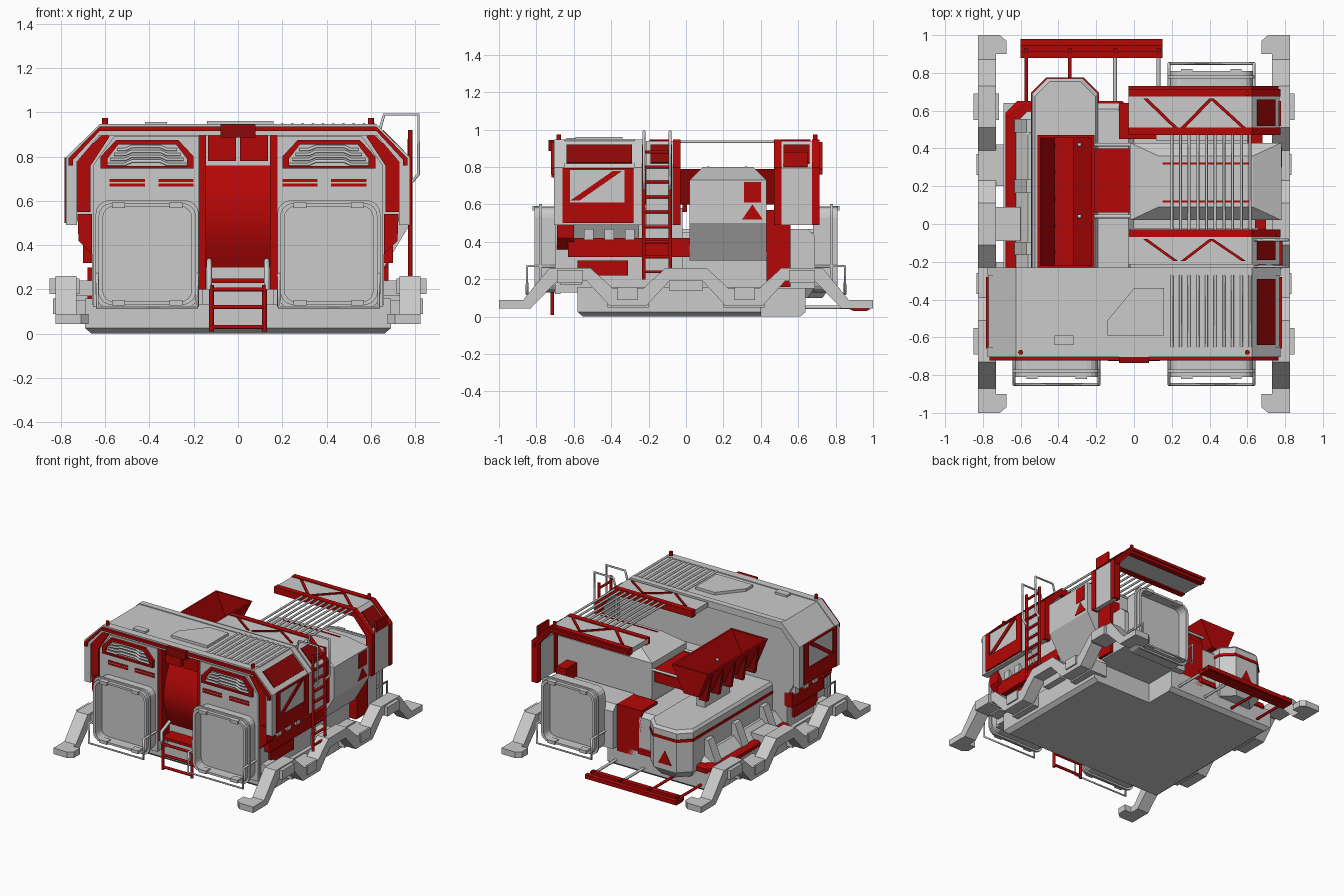
import bpy, bmesh, math

if "Cube" in bpy.data.objects:
    bpy.data.objects.remove(bpy.data.objects["Cube"])

RED = bpy.data.materials.new("red_paint")
RED.diffuse_color = (0.46, 0.002, 0.002, 1)
RED.use_nodes = True
RED.node_tree.nodes["Principled BSDF"].inputs["Base Color"].default_value = RED.diffuse_color
DARK = bpy.data.materials.new("dark_red_paint")
DARK.diffuse_color = (0.27, 0.002, 0.002, 1)
DARK.use_nodes = True
DARK.node_tree.nodes["Principled BSDF"].inputs["Base Color"].default_value = DARK.diffuse_color


def finish(name, bm, mat=None):
    bmesh.ops.recalc_face_normals(bm, faces=bm.faces)
    me = bpy.data.meshes.new(name)
    bm.to_mesh(me)
    bm.free()
    if mat:
        me.materials.append(mat)
    ob = bpy.data.objects.new(name, me)
    bpy.context.collection.objects.link(ob)
    return ob


def loft(name, loops, mat=None, closed=False):
    """Skin equal-length loops of 3D points; cap the ends unless closed."""
    bm = bmesh.new()
    vs = [[bm.verts.new(p) for p in lp] for lp in loops]
    n = len(vs[0])
    pairs = list(zip(vs, vs[1:])) + ([(vs[-1], vs[0])] if closed else [])
    for a, b in pairs:
        for i in range(n):
            bm.faces.new((a[i], a[(i + 1) % n], b[(i + 1) % n], b[i]))
    if not closed:
        bm.faces.new(vs[0])
        bm.faces.new(vs[-1])
    return finish(name, bm, mat)


def place(p, axis, d):
    return {'x': (d, p[0], p[1]), 'y': (p[0], d, p[1]), 'z': (p[0], p[1], d)}[axis]


def prism(name, pts, axis, a, b, mat=None):
    return loft(name, [[place(p, axis, d) for p in pts] for d in (a, b)], mat)


def rect(x0, x1, y0, y1):
    return [(x0, y0), (x1, y0), (x1, y1), (x0, y1)]


def box(name, x0, x1, y0, y1, z0, z1, mat=None):
    return prism(name, rect(x0, x1, y0, y1), 'z', z0, z1, mat)


def ring(name, outer, inner, axis, a, b, mat=None):
    f = lambda pts, d: [place(p, axis, d) for p in pts]
    return loft(name, [f(outer, a), f(outer, b), f(inner, b), f(inner, a)], mat, True)


def rod(name, pts, r, mat=None):
    cu = bpy.data.curves.new(name, 'CURVE')
    cu.dimensions, cu.bevel_depth, cu.bevel_resolution, cu.use_fill_caps = '3D', r, 1, True
    sp = cu.splines.new('POLY')
    sp.points.add(len(pts) - 1)
    for q, p in zip(sp.points, pts):
        q.co = (*p, 1)
    if mat:
        cu.materials.append(mat)
    tmp = bpy.data.objects.new(name + "_curve", cu)
    bpy.context.collection.objects.link(tmp)
    me = bpy.data.meshes.new_from_object(tmp)
    bpy.data.objects.remove(tmp)
    bpy.context.collection.objects.link(bpy.data.objects.new(name, me))


def rrect(cx, cz, w, h, r, n=5):
    pts = []
    for k, (sx, sz) in enumerate([(1, 1), (-1, 1), (-1, -1), (1, -1)]):
        for i in range(n):
            t = math.pi / 2 * (k + i / (n - 1))
            pts.append((cx + sx * (w / 2 - r) + r * math.cos(t), cz + sz * (h / 2 - r) + r * math.sin(t)))
    return pts


def arch(name, full, y0, y1, o=0.0, t=0.035, mat=None, foot=.49):
    """Chamfered roof band, o grows it outward, t is its thickness."""
    def side(k):
        return [(.625, .94 + k), (.77 + k, .795 + k * .4), (.77 + k, foot)]
    out, inn = side(o), side(o - t)
    if full:
        prof = [(-x, z) for x, z in out[::-1]] + out + inn[::-1] + [(-x, z) for x, z in inn]
    else:
        prof = [(-.03, .94 + o)] + out + inn[::-1] + [(-.03, .94 + o - t)]
    prism(name, prof, 'y', y0, y1, mat)


# base slab with a notch at the back right corner
def base(k):
    return [(-.69 + k, -.58 + k), (.69 - k, -.58 + k), (.69 - k, .4), (.2, .4), (.2, .64 - k), (-.69 + k, .64 - k)]
loft("base", [[(x, y, z) for x, y in base(k)] for z, k in ((0, .03), (.025, 0), (.16, 0))])

# zigzag skid rails with feet and clamps
half_top = [(.11, .26), (.23, .15), (.39, .15), (.51, .26), (.73, .26), (.87, .09), (1, .09)]
half_bot = [(.09, .19), (.21, .06), (.41, .06), (.53, .19), (.69, .19), (.83, .045), (1, .045)]
prof = [(-y, z) for y, z in half_top[::-1]] + half_top + half_bot[::-1] + [(-y, z) for y, z in half_bot]
for s in (-1, 1):
    prism("skid_rail", prof, 'x', s * .73, s * .825)
    for t in (-1, 1):
        prism("skid_foot", [(s * x, t * y) for x, y in ((.675, .9), (.74, .9), (.74, 1), (.71, 1), (.675, .97))], 'z', .045, .09)
        box("rail_clamp", s * .715, s * .85, t * .55, t * .69, .18, .25)
        box("rail_mount", s * .6, s * .74, t * .2, t * .42, .05, .15)
        box("rail_plate", s * .82, s * .835, t * .26, t * .37, .09, .16)
    box("rail_hanger", s * .6, s * .74, -.09, .09, .14, .24)
    box("rail_arm", s * .6, s * .74, -.67, -.56, .17, .24)

# front module: two cabins with a recessed centre column
for s in (-1, 1):
    prism("cabin", [(s * x, z) for x, z in ((.16, .13), (.66, .13), (.66, .4), (.735, .53), (.735, .78), (.6, .92), (.16, .92))],
          'y', -.68, -.25)
    prism("cabin_front", [(s * x, z) for x, z in ((.175, .12), (.655, .12), (.655, .76), (.56, .89), (.175, .89))], 'y', -.7, -.67)
    prism("cabin_flare", [(s * x, z) for x, z in ((.66, .36), (.72, .42), (.725, .54), (.66, .54))], 'y', -.69, -.6, RED)
    prism("front_cheek", [(s * x, z) for x, z in ((.665, .55), (.74, .55), (.74, .78), (.6, .91), (.58, .89), (.665, .76))],
          'y', -.695, -.66, RED)
    # louvred vent
    out = [(.62, .745), (.62, .8), (.55, .875), (.27, .875), (.2, .8), (.2, .745)]
    inn = [(.59, .757), (.59, .79), (.54, .855), (.28, .855), (.23, .79), (.23, .757)]
    ring("vent_frame", [(s * x, z) for x, z in out], [(s * x, z) for x, z in inn], 'y', -.72, -.69, RED)
    for i in range(4):
        h = .765 + i * .022
        rod("vent_slat", [(s * x, -.706, z) for x, z in ((.59 - i * .015, h), (.51, h), (.48, h + .014), (.35, h + .014), (.32, h), (.23 + i * .015, h))], .008)
    for x in (.2, .42):
        for z in (.665, .685):
            box("warning_stripe", s * x, s * (x + .16), -.704, -.69, z, z + .013, RED)
    # side wall panels
    ring("side_frame", rect(-.66, -.28, .5, .795), rect(-.62, -.33, .61, .785), 'x', s * .73, s * .784, RED)
    box("side_panel", s * .73, s * .776, -.63, -.32, .5, .79)
    prism("side_brace", [(-.62, .62), (-.57, .62), (-.34, .78), (-.39, .78)], 'x', s * .77, s * .784, RED)
    box("side_band", s * .64, s * .70, -.63, .02 if s > 0 else -.25, .32, .42, RED)
    box("side_skirt", s * .64, s * .68, -.58, -.31, .22, .3, RED)
    for y in (-.52, -.41, -.3):
        box("band_clip", s * .65, s * .71, y - .025, y + .025, .41, .47)
    rod("beacon", [(s * .6, -.68, .94), (s * .6, -.68, .975)], .014, RED)

# centre column: curved red shield, upper windows, lamp box
curve = [(-.60 - .07 * math.sin(math.pi * i / 10), .3 + .46 * i / 10) for i in range(11)]
shield = prism("centre_shield", curve + [(-.5, .76), (-.5, .3)], 'x', -.145, .145, RED)
bpy.context.view_layer.objects.active = shield
shield.select_set(True)
bpy.ops.object.shade_smooth_by_angle()
box("centre_back", -.17, .17, -.6, -.25, .13, .93)
for x in (-.135, .01):
    box("centre_window", x, x + .125, -.66, -.58, .78, .9, RED)
box("lamp_box", -.08, .08, -.735, -.68, .885, .945, DARK)
for x in (-.16, .16):
    box("column_trim", x - .015, x + .015, -.69, -.6, .2, .9, RED)

# front boarding ladder
for s in (-1, 1):
    rod("front_ladder_rail", [(s * .12, -.715, .01), (s * .12, -.715, .22)], .011, RED)
    rod("front_ladder_arm", [(s * .13, -.715, .2), (s * .13, -.715, .29), (s * .13, -.62, .33)], .012)
for z in (.03, .12, .2):
    rod("front_ladder_rung", [(-.12, -.715, z), (.12, -.715, z)], .01, RED)
box("front_step", -.13, .13, -.71, -.58, .23, .25, RED)

# roof shells and rims
arch("front_roof", True, -.68, -.26)
arch("front_rim", True, -.705, -.65, .006, .05)
arch("front_rear_rim", True, -.275, -.23, .006, .05)
arch("front_gutter", True, -.722, -.704, -.005, .02, RED, .76)
prism("roof_hatch", [(-.14, -.59), (.16, -.59), (.16, -.34), (0, -.34), (-.14, -.51)], 'z', .935, .96)
box("roof_box", -.42, -.32, -.64, -.59, .935, .955)
for name, y0, y1 in (("middle", -.235, -.03), ("rear", .47, .715)):
    arch(name + "_truss_band", False, y0 + .02, y1 - .02)
    arch(name + "_truss_rim", False, y1 - .04, y1, .006, .05, RED)
    if y0 > 0:
        arch(name + "_inner_rim", False, y0, y0 + .04, .006, .05, RED)
    a, b = y0 + .04, y1 - .05
    for p, q in (((.06, b), (.22, a)), ((.26, a), (.41, b)), ((.41, b), (.58, a))):
        prism(name + "_truss_web", [(p[0] - .012, p[1]), (p[0] + .012, p[1]), (q[0] + .012, q[1]), (q[0] - .012, q[1])], 'z', .93, .948, RED)
box("rear_arch_mark", .765, .778, .52, .65, .8, .88, RED)
arch("rear_gutter", False, .714, .73, -.005, .02, RED, .76)
rod("beacon_rear", [(.6, .69, .94), (.6, .69, .975)], .014, RED)
for y0, y1 in ((-.64, -.29), (-.19, -.08), (.52, .66)):
    prism("shoulder_panel", [(.645, .91), (.74, .815), (.75, .825), (.655, .92)], 'y', y0, y1, DARK)
for i in range(10):
    x = .2 + i * .046
    rod("front_roof_slat", [(x, -.65, .944), (x, -.27, .944)], .008)
    rod("rear_roof_slat", [(x, -.05, .935), (x, .49, .935)], .008)

# hatches with rounded rims and tubular guards
for cx, s in ((-.41, -1), (.41, -1), (.41, 1)):
    f = lambda w, h, r: rrect(cx, .36, w, h, r)
    ring("hatch_rim", f(.44, .46, .06), f(.4, .43, .05), 'y', s * .68, s * .81)
    ring("hatch_lip", f(.465, .485, .06), f(.4, .43, .05), 'y', s * .77, s * .785)
    prism("hatch_door", f(.41, .44, .05), 'y', s * .69, s * .735)
    a, b = cx - .225, cx + .225
    rod("hatch_guard", [(x, y * s, z) for x, y, z in ((a, .68, .27), (a, .85, .27), (a, .85, .12), (b, .85, .12), (b, .85, .27), (b, .68, .27))], .008)
    for z in (.14, .58):
        for t in (-1, 1):
            box("hatch_latch", cx + t * .13 - .03, cx + t * .13 + .03, s * .77, s * .82, z - .012, z + .012)

# right side ladder and hand rails
for y in (-.225, -.085):
    rod("side_ladder_rail", [(.778, y, .2), (.778, y, .92)], .011, RED)
    rod("hand_rail", [(.64, y, .92), (.66, y, .99), (.815, y, .99), (.815, y, .72), (.78, y, .68)], .008)
for i in range(9):
    rod("side_ladder_rung", [(.778, -.225, .24 + i * .08), (.778, -.085, .24 + i * .08)], .009, RED)

# right rear module: body, hopper tank and markings
box("rear_lower_body", -.02, .62, -.25, .5, .15, .33)
box("middle_body", -.02, .66, -.25, -.02, .15, .58)
prism("rear_body", [(.44, .15), (.69, .15), (.69, .43), (.65, .47), (.44, .47)], 'x', .12, .66)
box("rear_side_panel", .6, .68, .43, .56, .16, .57, RED)
box("rear_column", -.08, .12, .45, .64, .12, .47, RED)
loft("hopper_tank", [[(x, y, z) for x, y in rect(*r)] for z, r in (
    (.3, (0, .66, .02, .43)), (.5, (-.02, .78, .02, .43)), (.73, (-.02, .78, .02, .43)), (.8, (.13, .63, .09, .36)))])
for y in (.12, .32):
    box("tank_strip", .15, .62, y - .005, y + .005, .795, .804, RED)
box("tank_square_mark", .775, .784, .31, .4, .61, .72, RED)
prism("tank_triangle_mark", [(.3, .52), (.41, .52), (.355, .6)], 'x', .775, .784, RED)

# left rear deck and long tank with octagonal nose
def deck(k, y1=.65, x0=-.68, x1=.0, c=.06):
    return [(x0 + k, -.25), (x1 - k, -.25), (x1 - k, y1 - k - c), (x1 - k - c, y1 - k), (x0 + k + c, y1 - k), (x0 + k, y1 - k - c)]
loft("deck_rim", [[(x, y, z) for x, y in deck(k)] for z, k in ((.15, 0), (.185, 0), (.195, .015))], RED)
loft("deck_slope", [[(x, y, z) for x, y in deck(k, .65, -.68, -.1)] for z, k in ((.18, .04), (.26, .12))])
loft("deck_body", [[(x, y, z) for x, y in deck(k, .64, -.4, 0)] for z, k in ((.17, 0), (.42, 0), (.45, .03))])
nose = lambda k: deck(k, .77, -.54, -.19, .08)
loft("long_tank", [[(x, y, z) for x, y in nose(k)] for z, k in ((.1, .04), (.16, 0), (.45, 0), (.47, .015))])
loft("tank_band", [[(x, y, z) for x, y in nose(-.005)] for z in (.385, .405)], RED)
prism("nose_mark", [(-.42, .2), (-.31, .2), (-.365, .3)], 'y', .765, .774, RED)
for y in (-.13, .2, .52):
    prism("deck_bracket", [(-.64, .18), (-.52, .18), (-.52, .35), (-.57, .35)], 'y', y - .035, y + .035)

# raised red trough with ribs, joined to the hopper
trough = [(-.51, .79), (-.43, .6), (-.31, .6), (-.21, .79), (-.225, .79), (-.32, .615), (-.42, .615), (-.495, .79)]
prism("trough", trough, 'y', -.23, .46, RED)
for y in (-.235, .455):
    prism("trough_end", [(-.51, .79), (-.43, .6), (-.31, .6), (-.21, .79)], 'y', y, y + .015, RED)
for i in range(5):
    y = -.16 + i * .14
    prism("trough_rib", [(-.5, .76), (-.47, .56), (-.40, .56), (-.42, .62)], 'y', y, y + .025, DARK)
box("trough_link", -.27, 0, .06, .4, .58, .68, RED)
for y in (.04, .42):
    rod("link_bar", [(-.3, y, .68), (.02, y, .68)], .01)
box("trough_post", -.40, -.33, .05, .35, .44, .61)

# lowered rear ramp
for y in (.9, .965):
    box("ramp_beam", -.6, .15, y - .02, y + .015, .035, .065, RED)
box("ramp_tread", -.6, .15, .89, .97, .03, .045, RED)
for x in (-.57, -.34, -.1, .13):
    rod("ramp_arm", [(x, .62, .05), (x, .9, .05)], .01, RED if x < -.2 else None)
    box("ramp_clip", x - .012, x + .012, .9, .93, .06, .07, DARK)
